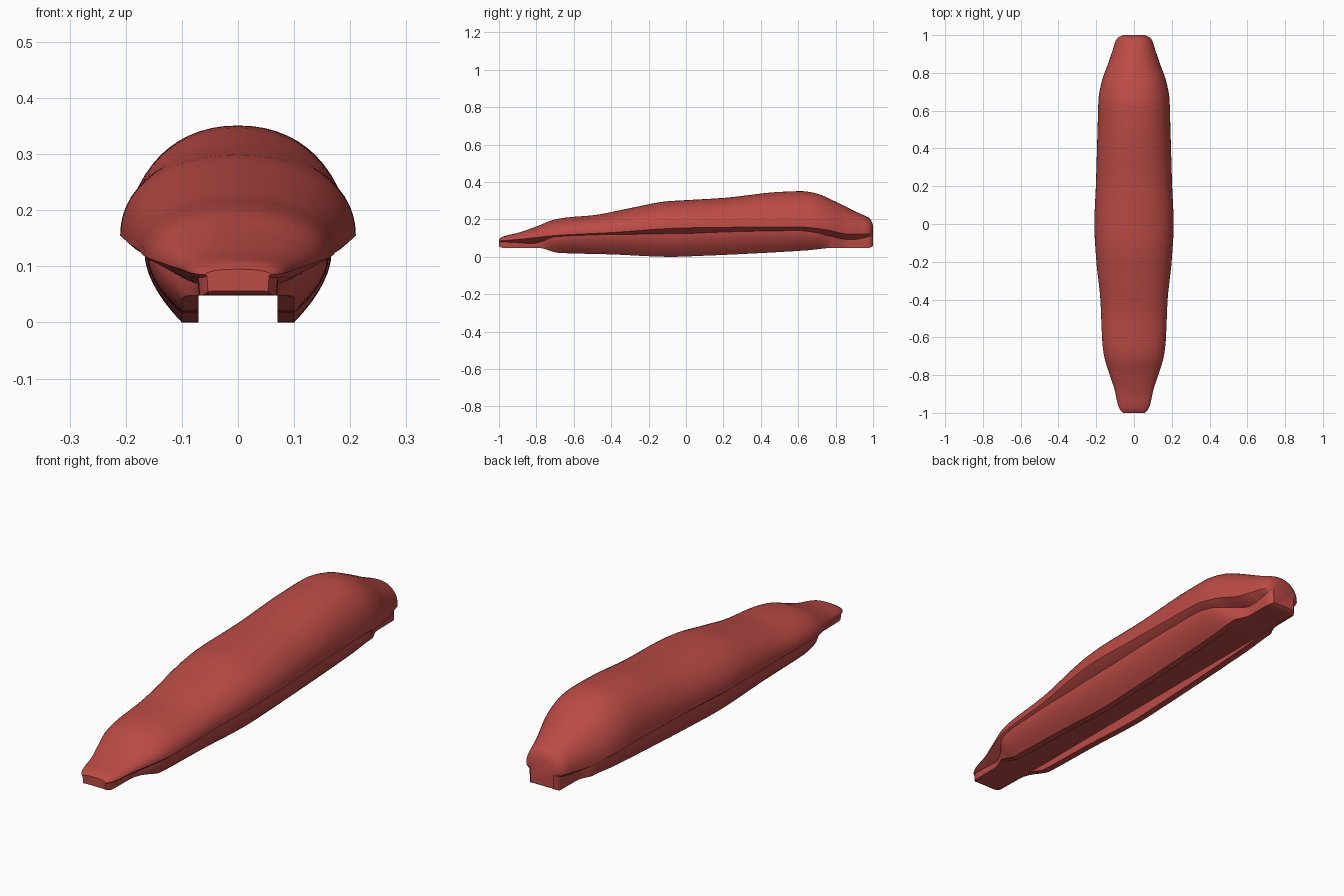
import bpy, bmesh, math

if "Cube" in bpy.data.objects:
    bpy.data.objects.remove(bpy.data.objects["Cube"])


def curve(keys):
    """Smooth function through (y, value) keys, with monotone tangents."""
    d = [(b[1] - a[1]) / (b[0] - a[0]) for a, b in zip(keys, keys[1:])]
    m = [d[0]] + [0 if p * q <= 0 else 2 * p * q / (p + q) for p, q in zip(d, d[1:])] + [d[-1]]

    def f(y):
        i = 0
        while i < len(keys) - 2 and y > keys[i + 1][0]:
            i += 1
        (y0, a), (y1, b) = keys[i], keys[i + 1]
        h = y1 - y0
        t = (y - y0) / h
        return ((2 * t**3 - 3 * t**2 + 1) * a + (t**3 - 2 * t**2 + t) * h * m[i]
                + (3 * t**2 - 2 * t**3) * b + (t**3 - t**2) * h * m[i + 1])
    return f


# Lengthwise profiles: crown height, cover half width, cover edge height
top = curve([(-1, .095), (-.98, .108), (-.9, .128), (-.8, .162), (-.7, .2), (-.62, .212),
             (-.5, .222), (-.3, .26), (-.1, .297), (0, .303), (.2, .315), (.5, .347),
             (.62, .351), (.7, .338), (.8, .295), (.9, .245), (.96, .218), (.985, .203), (1, .17)])
width = curve([(-1, .058), (-.985, .073), (-.95, .087), (-.88, .102), (-.8, .128), (-.7, .158),
               (-.62, .168), (-.4, .178), (-.2, .199), (0, .21), (.2, .202), (.5, .193),
               (.66, .188), (.75, .172), (.85, .137), (.93, .11), (.97, .097), (.99, .08), (1, .06)])
edge = curve([(-1, .085), (-.85, .098), (-.7, .114), (-.4, .13), (0, .155), (.6, .16),
              (.75, .145), (.87, .122), (1, .122)])
# Lower hull: half width and underside height
hull = curve([(-1, .055), (-.97, .07), (-.84, .073), (-.79, .09), (-.7, .148), (-.6, .16),
              (0, .167), (.6, .162), (.7, .15), (.8, .1), (.86, .076), (.98, .074), (1, .056)])
bottom = curve([(-1, .055), (-.98, .048), (-.79, .048), (-.68, .021), (-.4, .013), (-.08, 0),
                (.1, .006), (.3, .015), (.65, .035), (.79, .048), (.98, .048), (1, .058)])


def section(y):
    """Half cross-section from crown to the middle of the underside channel."""
    w, e, tp, b = width(y), edge(y), top(y), bottom(y)
    h = min(hull(y), w - .003)
    pts = []
    # Domed cover
    for i in range(15):
        a = math.pi / 2 * i / 14
        pts.append((w * math.sin(a) ** .93, e + (tp - e) * max(0, math.cos(a)) ** .93))
    # Lip tucked under the cover
    j = e - min(.03, .7 * (w - h))
    pts.append(((w + h) / 2, e + (j - e) * .6))
    # Curved hull side
    f = min(h * .97, .1)
    for i in range(8):
        t = i / 7
        pts.append((f + (h - f) * (1 - t ** 1.8), j + (b - j) * t))
    # Rail bottom and channel
    c = min(.07, f * .9)
    roof = max(.048, b + .001)
    pts += [(c, b), (c, roof), (0, roof)]
    return pts


bm = bmesh.new()
N = 110
rings = []
for k in range(N + 1):
    u = 2 * k / N - 1
    y = .55 * u + .45 * math.sin(u * math.pi / 2)      # denser toward both ends
    if k in (0, N):
        y = round(y)
    half = section(y)
    loop = half + [(-x, z) for x, z in half[-2:0:-1]]
    rings.append([bm.verts.new((x, y, z)) for x, z in loop])
n = len(rings[0])
for a, b in zip(rings, rings[1:]):
    for i in range(n):
        bm.faces.new((a[i], a[(i + 1) % n], b[(i + 1) % n], b[i]))
# End faces
bm.faces.new(rings[0])
bm.faces.new(rings[-1])
bmesh.ops.recalc_face_normals(bm, faces=bm.faces)
me = bpy.data.meshes.new("long_shell")
bm.to_mesh(me)
bm.free()

ob = bpy.data.objects.new("long_shell", me)
bpy.context.collection.objects.link(ob)
mat = bpy.data.materials.new("red")
mat.diffuse_color = (.5, .07, .06, 1)
mat.use_nodes = True
mat.node_tree.nodes["Principled BSDF"].inputs["Base Color"].default_value = mat.diffuse_color
me.materials.append(mat)
bpy.context.view_layer.objects.active = ob
ob.select_set(True)
bpy.ops.object.shade_smooth_by_angle(angle=math.radians(40))
